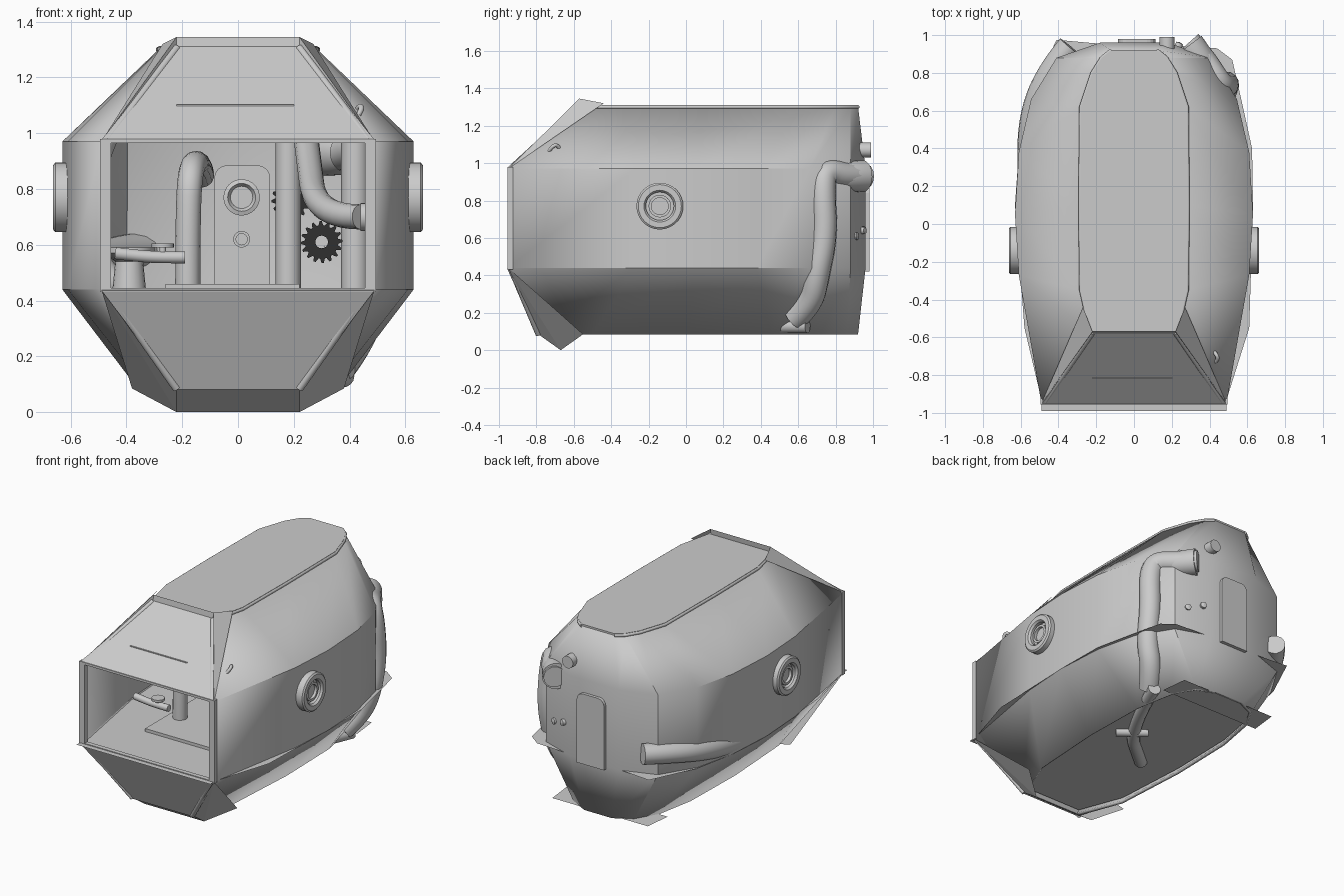
import bpy, bmesh, math
from mathutils import Vector

if "Cube" in bpy.data.objects:
    bpy.data.objects.remove(bpy.data.objects["Cube"])


def add_mesh(name, verts, faces, thick=0.0, smooth=None, offset=-1):
    me = bpy.data.meshes.new(name)
    me.from_pydata(verts, [], faces)
    me.update()
    ob = bpy.data.objects.new(name, me)
    bpy.context.collection.objects.link(ob)
    if thick:
        m = ob.modifiers.new("thickness", 'SOLIDIFY')
        m.thickness, m.offset = thick, offset
    if smooth:
        bpy.ops.object.select_all(action='DESELECT')
        ob.select_set(True)
        bpy.context.view_layer.objects.active = ob
        bpy.ops.object.shade_smooth_by_angle(angle=math.radians(smooth))
    return ob


def ring(half, z):
    """Right half outline, front to back, mirrored into a U shape."""
    return [(x, y, z) for x, y in half] + [(-x, y, z) for x, y in reversed(half)]


def plate(name, half, z, thick=0.0):
    pts = ring(half, z)
    return add_mesh(name, pts, [list(range(len(pts)))], thick)


def pipe(name, pts, r, kind='NURBS'):
    cu = bpy.data.curves.new(name, 'CURVE')
    cu.dimensions, cu.bevel_depth, cu.bevel_resolution = '3D', r, 5
    cu.use_fill_caps, cu.resolution_u = True, 6
    sp = cu.splines.new(kind)
    sp.points.add(len(pts) - 1)
    for p, c in zip(sp.points, pts):
        p.co = (*c, 1)
    if kind == 'NURBS':
        sp.order_u, sp.use_endpoint_u = 3, True
    ob = bpy.data.objects.new(name, cu)
    bpy.context.collection.objects.link(ob)
    return ob


def box(name, lo, hi):
    bm = bmesh.new()
    bmesh.ops.create_cube(bm, size=1)
    lo, hi = Vector(lo), Vector(hi)
    for v in bm.verts:
        v.co = Vector(c * s for c, s in zip(v.co, hi - lo)) + (lo + hi) / 2
    me = bpy.data.meshes.new(name)
    bm.to_mesh(me)
    bm.free()
    ob = bpy.data.objects.new(name, me)
    bpy.context.collection.objects.link(ob)
    return ob


def lathe(name, profile, centre, axis, n=32):
    """Turn (radius, height) points around an axis."""
    rot = Vector((0, 0, 1)).rotation_difference(Vector(axis)).to_matrix()
    verts, faces, k = [], [], len(profile)
    for i in range(n):
        a = 2 * math.pi * i / n
        for r, h in profile:
            verts.append(rot @ Vector((r * math.cos(a), r * math.sin(a), h)) + Vector(centre))
        j = (i + 1) % n
        faces += [(i * k + s, j * k + s, j * k + s + 1, i * k + s + 1) for s in range(k - 1)]
    return add_mesh(name, verts, faces, 0, 35)


def gear(name, c, r, teeth):
    n = teeth * 4
    pts = []
    for scale in (1, 0):
        for i in range(n):
            a = 2 * math.pi * i / n
            rr = (r if i % 4 < 2 else r * .8) if scale else r * .3
            pts.append((c[0] + rr * math.cos(a), c[1], c[2] + rr * math.sin(a)))
    ob = add_mesh(name, pts, [(i, (i + 1) % n, n + (i + 1) % n, n + i) for i in range(n)], 0.03)
    mat = bpy.data.materials.get("dark") or bpy.data.materials.new("dark")
    mat.diffuse_color = (.03, .03, .03, 1)
    mat.use_nodes = True
    mat.node_tree.nodes["Principled BSDF"].inputs["Base Color"].default_value = mat.diffuse_color
    ob.data.materials.append(mat)


# Hull shell: four plan outlines lofted upward, open at the front
roof = [(.23, -.57), (.28, -.35), (.285, .1), (.28, .62), (.22, .8), (.17, .88), (.12, .92)]
mid = [(.49, -.95), (.61, -.27), (.63, .05), (.61, .38), (.545, .66), (.41, .88), (.18, .96)]
base = [(.22, -.79), (.33, -.5), (.36, 0), (.35, .45), (.3, .72), (.22, .86), (.1, .92)]
rings = [ring(base, .085), ring(mid, .44), ring(mid, .97), ring(roof, 1.3)]
n = len(rings[0])
add_mesh("hull", sum(rings, []),
         [(r * n + i, r * n + i + 1, (r + 1) * n + i + 1, (r + 1) * n + i)
          for r in range(3) for i in range(n - 1)], .02, 32)

# Roof and its trim, underside
plate("roof", roof, 1.312, .025)
for s in (-1, 1):
    pipe("roof_edge_trim", [(s * x, y, 1.3) for x, y in roof], .01, 'POLY')
plate("underside", base, .125)
plate("underside_rear_flap", [(.37, .72), (.35, .9)], .09)

# Internal floor, its edges poke out through the hull
floor = [(.49, -.99), (.49, -.93), (.61, -.55), (.63, .1), (.625, .4), (.57, .65), (.52, .87), (.44, .93),
         (.12, .95), (-.13, .95), (-.41, .975), (-.55, .68), (-.61, .38), (-.63, .1), (-.58, -.55),
         (-.49, -.93), (-.49, -.99)]
add_mesh("floor", [(x, y, .44) for x, y in floor], [list(range(len(floor)))])
box("walkway", (-.26, -.6, .44), (.22, .9, .46))

# Sloped front panels with the folded corner facets, above and below the opening
for tag, z0, zt, yt, ztip, ytip, zc, yc, xc in (
        ("upper", .97, 1.305, -.575, 1.345, -.57, 1.32, -.44, .27),
        ("lower", .44, .085, -.79, 0, -.67, .085, -.55, .38)):
    add_mesh(tag + "_front_panel", [(-.49, -.95, z0), (.49, -.95, z0), (.22, yt, zt), (-.22, yt, zt)],
             [(0, 1, 2, 3)], .015, offset=0)
    add_mesh(tag + "_front_fin", [(-.22, yt, zt), (.22, yt, zt), (.22, ytip, ztip), (-.22, ytip, ztip)],
             [(0, 1, 2, 3)])
    for s in (-1, 1):
        add_mesh(tag + "_corner_facet",
                 [(s * .49, -.95, z0), (s * .22, yt, zt), (s * .22, ytip, ztip), (s * xc, yc, zc)],
                 [(0, 1, 2), (0, 2, 3)])
        pipe(tag + "_panel_rib", [(s * .47, -.94, z0), (s * .22, yt, zt)], .015, 'POLY')

# Frame around the front opening
for s in (-1, 1):
    x0, x1 = sorted((s * .455, s * .495))
    box("front_post", (x0, -.955, .43), (x1, -.925, .98))
box("front_sill", (-.49, -.955, .43), (.49, -.925, .445))
box("front_header", (-.49, -.955, .965), (.49, -.925, .98))
box("panel_grip", (-.22, -.818, 1.093), (.2, -.80, 1.103))

# Portholes and side grab hooks
for s in (-1, 1):
    lathe("porthole_rim", [(.125, -.06), (.125, .04), (.115, .048), (.085, .048), (.075, .035), (.075, .012), (0, .012)],
          (s * .615, -.14, .77), (s, 0, 0))
    lathe("porthole_inner_ring", [(.06, .0), (.06, .03), (.045, .03), (.045, 0)], (s * .615, -.14, .77), (s, 0, 0))
pipe("grab_hook", [(.42, -.74, 1.05), (.45, -.72, 1.09), (.43, -.68, 1.1), (.41, -.66, 1.04)], .01)

# Outer pipes
pipe("right_exhaust", [(.29, .96, .93), (.37, .87, .93), (.45, .74, .96), (.485, .73, .85), (.49, .745, .62),
                       (.48, .7, .4), (.42, .67, .25), (.36, .58, .17)], .068)
lathe("right_exhaust_mouth", [(0, 0), (.085, 0), (.08, .12), (.068, .16)], (.29, .945, .93), (.6, -.8, 0))
lathe("small_vent", [(0, .11), (.04, .11), (.04, 0)], (.175, .88, 1.07), (0, 1, 0), 16)
pipe("left_exhaust", [(-.34, .94, .58), (-.44, .82, .57), (-.54, .6, .53), (-.56, .3, .47), (-.53, 0, .42)], .066)
pipe("underside_pipe", [(.38, .65, .13), (.28, .4, .13), (.1, .1, .13), (-.02, 0, .13), (-.14, -.1, .13)], .04)
pipe("underside_crossbar", [(.23, .1, .12), (.07, .22, .12)], .028, 'POLY')


# Rear hatch with rounded top, seen inside and outside
def hatch(name, y, thick):
    x0, x1, z0, z1, r = -.085, .115, .42, .885, .045
    pts = [(x0, y, z0), (x1, y, z0)]
    for cx, a0 in ((x1 - r, 0), (x0 + r, 90)):
        for k in range(5):
            a = math.radians(a0 + k * 22.5)
            pts.append((cx + r * math.cos(a), y, z1 - r + r * math.sin(a)))
    add_mesh(name, pts, [list(range(len(pts)))], thick, offset=0)


hatch("rear_hatch_outer", .965, .03)
hatch("rear_hatch_inner", .925, .02)
lathe("hatch_window", [(.065, 0), (.065, .03), (.05, .035), (.04, .02), (0, .02)], (.013, .92, .77), (0, -1, 0))
lathe("hatch_wheel", [(.03, 0), (.03, .02), (.02, .02), (.02, .005), (0, .005)], (.013, .92, .62), (0, -1, 0), 20)
for x, y, z in ((.32, .89, .61), (.23, .93, .64)):
    lathe("rear_bolt", [(.02, 0), (.02, .03), (0, .035)], (x, y, z), (.4, .9, 0), 12)

# Interior column, ducts and gears
lathe("column", [(.045, 0), (.045, .85)], (.18, .35, .44), (0, 0, 1), 20)
pipe("left_duct", [(-.18, -.35, .44), (-.18, -.35, .7), (-.17, -.33, .88), (-.14, -.1, .9), (-.13, .9, .85)], .045)
pipe("wall_duct", [(-.4, .3, .44), (-.53, .3, .5), (-.55, .3, .85), (-.45, .3, 1.05)], .05)
pipe("curved_duct", [(.23, .2, 1.1), (.25, -.1, .93), (.28, -.6, .7), (.44, -.75, .7)], .045)
lathe("duct_flange", [(0, 0), (.05, 0), (.05, .03), (0, .03)], (.44, -.75, .7), (1, 0, 0), 20)
lathe("right_duct", [(.05, 0), (.05, .6)], (.42, .5, .44), (0, 0, 1), 20)
gear("large_gear", (.3, .4, .61), .075, 16)
gear("small_gear", (.19, .43, .76), .07, 14)

# Control lever and pedestal on the left
lathe("pedestal", [(.06, 0), (.05, .1), (.09, .13), (.09, .15), (0, .15)], (-.39, .2, .44), (0, 0, 1), 20)
pipe("control_arm", [(-.44, -.45, .57), (-.36, -.45, .56), (-.28, -.45, .555), (-.19, -.45, .555)], .022)
lathe("control_wheel", [(0, .045), (.04, .045), (.04, .03), (.012, .03), (.012, 0)], (-.27, -.45, .56), (0, 0, 1), 20)
